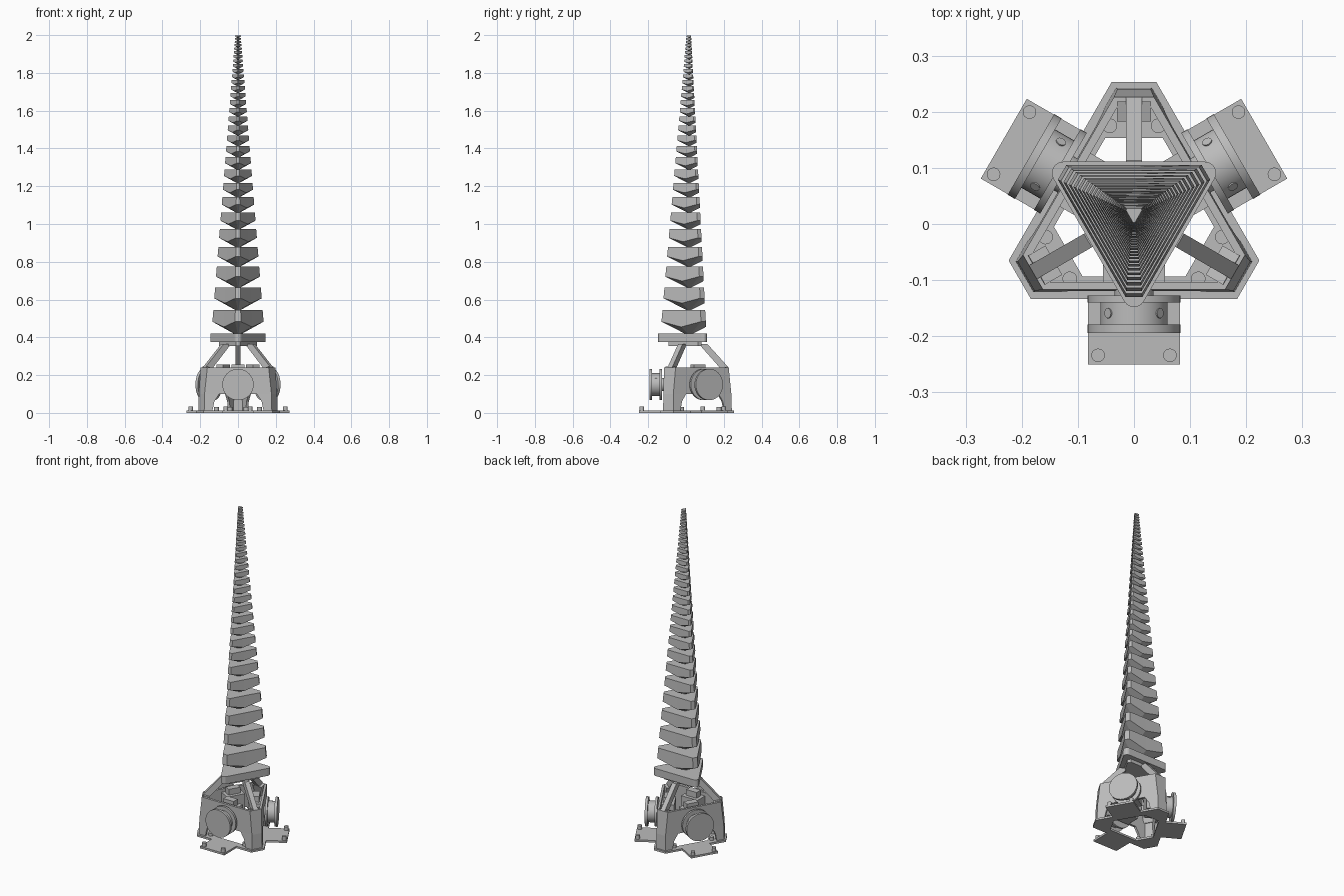
import bpy, bmesh
from math import sin, cos, pi, radians
from mathutils import Vector, Matrix

cube = bpy.data.objects.get("Cube")
if cube:
    bpy.data.objects.remove(cube, do_unlink=True)

grey = bpy.data.materials.new("plain grey")
grey.use_nodes = True
grey.diffuse_color = (0.5, 0.5, 0.5, 1)
grey.node_tree.nodes["Principled BSDF"].inputs["Base Color"].default_value = (0.5, 0.5, 0.5, 1)

AXIS_Y = 0.018
MOTOR_SIDES = ("front", "back_left", "back_right")
LEG_SIDES = ("back", "front_right", "front_left")


def finish(name, bm, turn=0, smooth=False):
    bmesh.ops.recalc_face_normals(bm, faces=bm.faces)
    mesh = bpy.data.meshes.new(name)
    bm.to_mesh(mesh)
    bm.free()
    mesh.materials.append(grey)
    ob = bpy.data.objects.new(name, mesh)
    bpy.context.collection.objects.link(ob)
    ob.location.y = AXIS_Y
    ob.rotation_euler.z = turn
    if smooth:
        bpy.ops.object.select_all(action='DESELECT')
        ob.select_set(True)
        bpy.context.view_layer.objects.active = ob
        bpy.ops.object.shade_smooth_by_angle()
    return ob


def triangle(inradius, cut, point_up=True):
    """Triangle with its corners cut off at distance cut from the centre."""
    half = (2 * inradius - cut) * 0.577
    pts = []
    for k in range(3):
        a = radians((90 if point_up else -90) + 120 * k)
        out, side = Vector((cos(a), sin(a))), Vector((-sin(a), cos(a)))
        pts += [out * cut - side * half, out * cut + side * half]
    return pts


def loft(bm, rings, closed=False):
    """Join rings of points; cap the ends, or join last ring to first."""
    loops = [[bm.verts.new(p) for p in ring] for ring in rings]
    n = len(loops[0])
    pairs = list(zip(loops, loops[1:])) + ([(loops[-1], loops[0])] if closed else [])
    for a, b in pairs:
        for i in range(n):
            j = (i + 1) % n
            bm.faces.new((a[i], a[j], b[j], b[i]))
    if not closed:
        bm.faces.new(loops[0])
        bm.faces.new(loops[-1])


def level(pts, z):
    return [(p[0], p[1], z) for p in pts]


def side_profile(pts, half):
    """Outline in the y-z plane, thickened across x."""
    bm = bmesh.new()
    loft(bm, [[(x, y, z) for y, z in pts] for x in (-half, half)])
    return bm


def box(bm, x0, x1, y0, y1, z0, z1):
    loft(bm, [level(((x0, y0), (x1, y0), (x1, y1), (x0, y1)), z) for z in (z0, z1)])


def rod(bm, start, end, radius, sides=40):
    a, b = Vector(start), Vector(end)
    turn = (b - a).to_track_quat('Z', 'Y').to_matrix().to_4x4()
    bmesh.ops.create_cone(bm, cap_ends=True, segments=sides, radius1=radius, radius2=radius,
                          depth=(b - a).length, matrix=Matrix.Translation((a + b) / 2) @ turn)


# Hollow three-cornered housing, open above and below
bm = bmesh.new()
loft(bm, [level(triangle(0.140, 0.225), 0), level(triangle(0.137, 0.222), 0.10),
          level(triangle(0.135, 0.208), 0.24), level(triangle(0.121, 0.194), 0.24),
          level(triangle(0.123, 0.208), 0.10), level(triangle(0.126, 0.211), 0)], closed=True)
housing = finish("housing", bm)

# Arched openings beneath the three long walls
arch = ((-0.14, -0.01), (0.14, -0.01), (0.125, 0.06), (0.10, 0.10), (-0.10, 0.10), (-0.125, 0.06))
for k in range(3):
    bm = bmesh.new()
    loft(bm, [[(x, y, z) for x, z in arch] for y in (-0.17, -0.10)])
    cutter = finish("arch_cutter", bm, 2 * pi * k / 3)
    cutter.hide_render = True
    mod = housing.modifiers.new("arch", 'BOOLEAN')
    mod.object, mod.operation, mod.solver = cutter, 'DIFFERENCE', 'EXACT'
    bpy.context.view_layer.objects.active = housing
    bpy.ops.object.modifier_apply(modifier=mod.name)
    bpy.data.objects.remove(cutter, do_unlink=True)

# Foot frame around the housing
bm = bmesh.new()
outer, inner = triangle(0.152, 0.235), triangle(0.112, 0.135)
loft(bm, [level(outer, 0), level(outer, 0.012), level(inner, 0.012), level(inner, 0)], closed=True)
finish("foot_frame", bm)

for k in range(3):
    turn, side, corner = 2 * pi * k / 3, MOTOR_SIDES[k], LEG_SIDES[k]

    # Mounting tab outside each wall
    bm = bmesh.new()
    box(bm, -0.082, 0.082, -0.268, -0.14, 0, 0.012)
    finish(side + "_mounting_tab", bm, turn)

    # Bolts on the tab and inside the corner
    bm = bmesh.new()
    for x in (-1, 1):
        rod(bm, (x * 0.064, -0.252, 0.01), (x * 0.064, -0.252, 0.035), 0.012, 20)
        rod(bm, (x * 0.043, 0.157, 0.01), (x * 0.043, 0.157, 0.03), 0.013, 20)
    finish(side + "_bolts", bm, turn, True)

    # Cable spool: two flanges, drum, shaft and set screw
    bm = bmesh.new()
    for y0, y1, r in ((-0.212, -0.197, 0.083), (-0.198, -0.156, 0.060),
                      (-0.158, -0.145, 0.083), (-0.146, -0.10, 0.035)):
        rod(bm, (0, y0, 0.15), (0, y1, 0.15), r)
    for s in (-1, 1):
        rod(bm, (s * 0.03, -0.177, 0.15 + 0.026), (s * 0.047, -0.177, 0.15 + 0.04), 0.009, 16)
    finish(side + "_spool", bm, turn, True)

    # Motor behind the wall, with a raised bracket
    bm = bmesh.new()
    box(bm, -0.055, 0.055, -0.125, -0.05, 0.10, 0.22)
    box(bm, -0.035, 0.035, -0.11, -0.07, 0.22, 0.255)
    finish(side + "_motor", bm, turn)

    # Sloping strut from the housing corner to the tower plate
    strut = ((0.05, 0.365), (0.095, 0.365), (0.208, 0.24), (0.212, 0.17), (0.195, 0.17), (0.165, 0.235))
    finish(corner + "_strut", side_profile(strut, 0.014), turn)
    bm = side_profile(((0.165, 0.235), (0.2, 0.245), (0.214, 0.14), (0.2, 0.14)), 0.03)
    finish(corner + "_strut_foot", bm, turn)

# Rounded triangular tower plate, and the boss under it
bm = bmesh.new()
rim = []
for k in range(3):
    for step in range(7):
        a = radians(-90 + 120 * k)
        b = a + radians(-60 + 20 * step)
        rim.append((0.146 * cos(a) + 0.02 * cos(b), 0.146 * sin(a) + 0.02 * sin(b)))
loft(bm, [level(rim, z) for z in (0.375, 0.42)])
finish("tower_plate", bm)
bm = bmesh.new()
loft(bm, [level(triangle(0.065, 0.11, False), z) for z in (0.355, 0.376)])
finish("tower_plate_boss", bm)


def with_middles(pts):
    """Add the middle of each long side to a cut triangle."""
    out = []
    for i in range(0, 6, 2):
        out += [pts[i], pts[i + 1], (pts[i + 1] + pts[(i + 2) % 6]) / 2]
    return out


# Tapering tower of segments, each one a fixed fraction of the one below
SHRINK = 0.927
for n in range(30):
    s = SHRINK ** n
    top = 2.18 - 1.635 * s
    body = with_middles(triangle(0.087 * s, 0.148 * s, False))
    drops = (0.062, 0.062, 0.09)
    bm = bmesh.new()
    loft(bm, [level([p * 0.1 for p in body], top - 0.13 * s),
              [(p.x, p.y, top - drops[i % 3] * s) for i, p in enumerate(body)],
              level([p * 0.96 for p in body], top)])
    finish("tower_segment_%02d" % (n + 1), bm)
